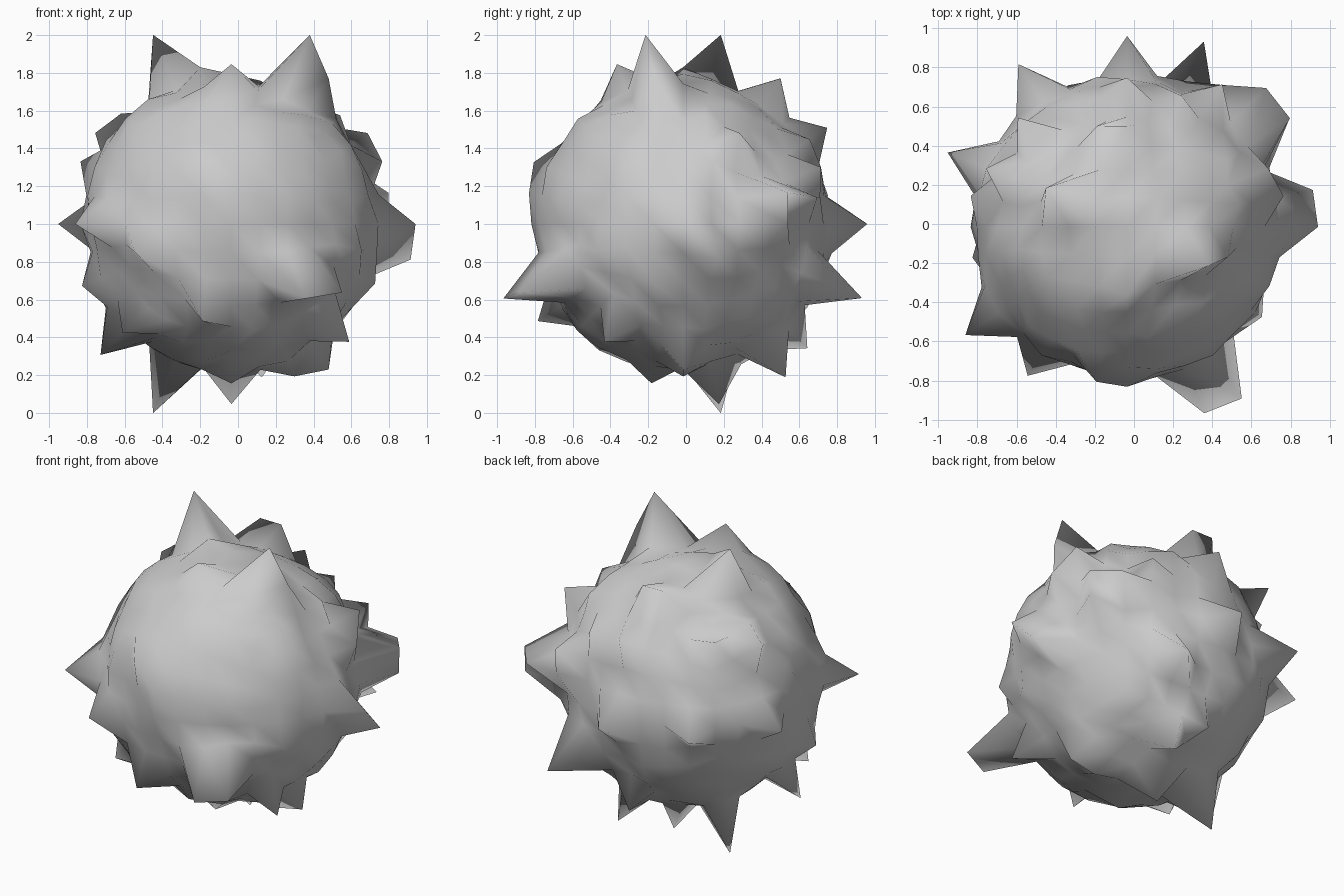
import bpy, bmesh, math, random
from mathutils import Vector

random.seed(4)
CENTRE = Vector((-0.035, -0.015, 1.0))

# Tips of the spikes and larger bumps, relative to the centre
TIPS = [
    # top
    (.415, -.205, 1.0), (-.415, .205, 1.0), (0, -.365, .84), (-.165, 0, .83),
    (-.16, .515, .77), (0, .515, .77), (.515, -.155, .77),
    # right
    (.825, .565, .165), (.825, .56, 0), (.71, .71, .14), (.975, 0, 0),
    (.945, .195, -.2), (.795, .16, .34), (.715, .3, .49), (.755, -.15, -.33),
    (.685, -.465, -.14), (.575, .12, .575),
    # bottom
    (.16, .545, -.81), (.515, 0, -.77), (.35, 0, -.8), (0, .205, -.95),
    (-.415, .205, -1.0), (0, -.185, -.84), (.615, -.42, -.63),
    # left
    (-.695, -.14, -.69), (-.58, -.39, -.57), (-.825, -.555, 0), (-.915, .385, 0),
    (-.785, -.16, -.34), (-.795, .16, .34), (-.715, .3, .49), (-.565, .55, .56),
    (-.58, .24, .59),
    # back
    (-.565, .825, 0), (0, .975, 0), (.4, .94, -.4), (0, .755, .52),
    (0, .655, -.66), (.485, .725, .31), (.485, .725, .145), (.29, .65, .47),
    # front
    (.405, -.945, -.4), (.585, -.865, -.39), (-.515, -.755, -.155),
    (-.155, -.765, -.52), (0, -.815, .17), (-.16, -.785, .34),
]

# Even-angle cube sphere, eight quads per cube edge
bm = bmesh.new()
bmesh.ops.create_cube(bm, size=2)
bmesh.ops.subdivide_edges(bm, edges=bm.edges[:], cuts=7, use_grid_fill=True)
for v in bm.verts:
    v.co = Vector([math.tan(c * math.pi / 4) for c in v.co]).normalized()

# Mild roughness everywhere, then pull out the spikes
dirs = {v: v.co.copy() for v in bm.verts}
for v, d in dirs.items():
    v.co = d * (0.78 + random.uniform(-0.025, 0.025))


def nearest(tip):
    return max(dirs, key=lambda k: dirs[k].dot(Vector(tip)))


for tip in TIPS:
    v = nearest(tip)
    v.co = dirs[v] * Vector(tip).length

# Ridge joining the two tips of the right-hand spike
bmesh.ops.connect_verts(bm, verts=[nearest((1, 0, 0)), nearest((.945, .195, -.2))])

for v in bm.verts:
    v.co += CENTRE
for f in bm.faces:
    f.smooth = True
bmesh.ops.recalc_face_normals(bm, faces=bm.faces[:])

mesh = bpy.data.meshes.new("spiky_rock")
bm.to_mesh(mesh)
bm.free()
bpy.context.collection.objects.link(bpy.data.objects.new("spiky_rock", mesh))
